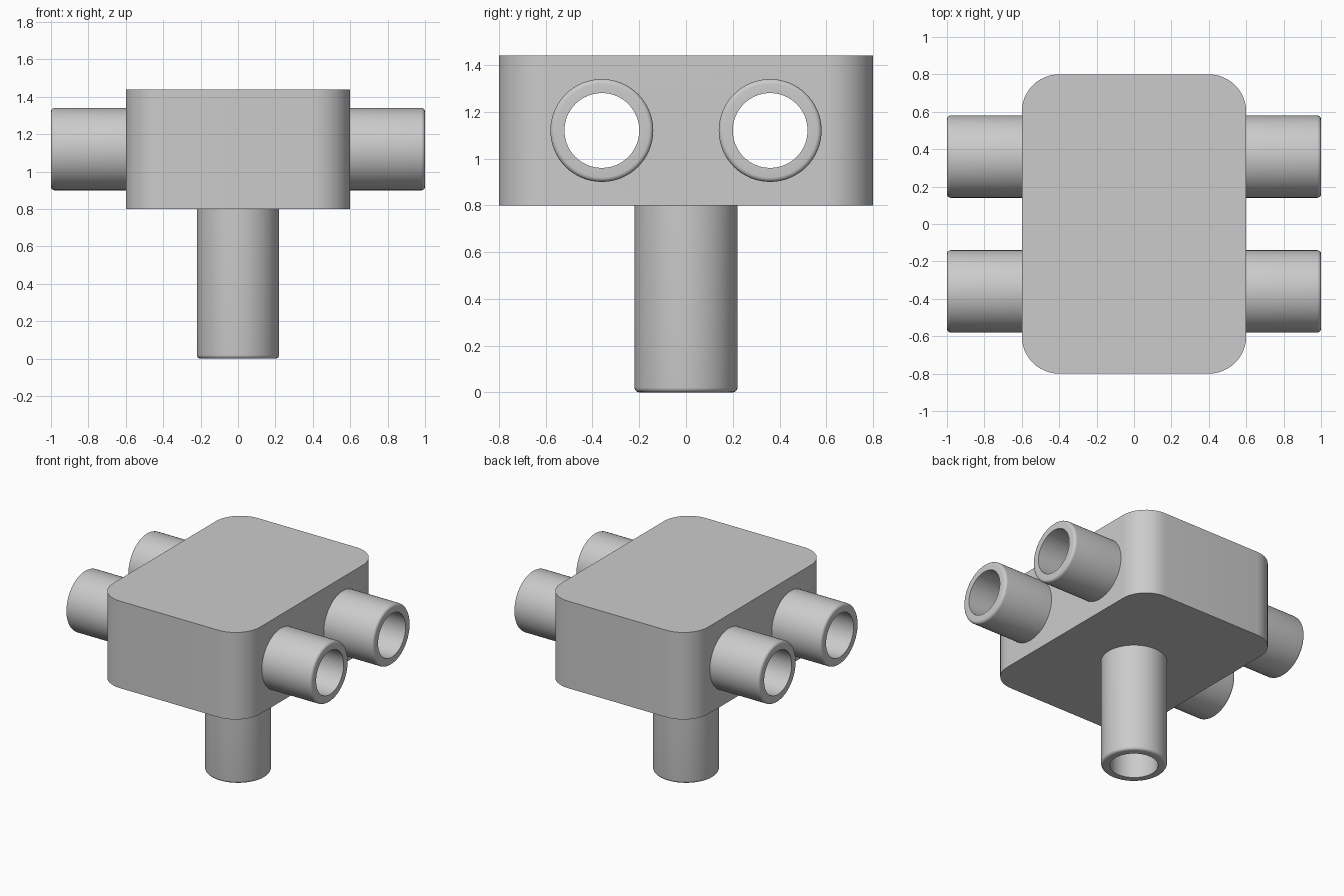
import bpy, bmesh
from math import pi, sin, cos, radians
from mathutils import Matrix

cube = bpy.data.objects.get("Cube")
if cube:
    bpy.data.objects.remove(cube, do_unlink=True)

BLOCK_X, BLOCK_Y, BLOCK_LOW, BLOCK_HIGH = 0.6, 0.8, 0.8, 1.44
CORNER = 0.2
OUTER, BORE, LIP = 0.22, 0.16, 0.02
PORT_Y, PORT_Z = 0.36, 1.12
SIDES = 64

grey = bpy.data.materials.new("plain grey")
grey.use_nodes = True
grey.diffuse_color = (0.6, 0.6, 0.6, 1)
grey.node_tree.nodes["Principled BSDF"].inputs["Base Color"].default_value = grey.diffuse_color


def add_object(name, bm):
    bmesh.ops.recalc_face_normals(bm, faces=bm.faces[:])
    mesh = bpy.data.meshes.new(name)
    bm.to_mesh(mesh)
    bm.free()
    mesh.materials.append(grey)
    obj = bpy.data.objects.new(name, mesh)
    bpy.context.collection.objects.link(obj)
    return obj


def select_only(obj):
    bpy.ops.object.select_all(action='DESELECT')
    obj.select_set(True)
    bpy.context.view_layer.objects.active = obj


def smooth(obj):
    select_only(obj)
    bpy.ops.object.shade_smooth_by_angle(angle=radians(30))


def pipe(name, length, matrix):
    """Hollow pipe along local z with a rounded outer lip at its free end."""
    arc = [(OUTER - LIP + LIP * cos(a), length - LIP + LIP * sin(a))
           for a in (i * pi / 10 for i in range(6))]
    profile = [(OUTER, 0)] + arc + [(BORE, length), (BORE, 0)]
    bm = bmesh.new()
    rings = []
    for r, z in profile:
        rings.append([bm.verts.new((r * cos(2 * pi * i / SIDES), r * sin(2 * pi * i / SIDES), z))
                      for i in range(SIDES)])
    for low, high in zip(rings, rings[1:]):
        for i in range(SIDES):
            j = (i + 1) % SIDES
            bm.faces.new((low[i], low[j], high[j], high[i]))
    bm.transform(matrix)
    obj = add_object(name, bm)
    # The seated end is open, so orient the shell by its outer wall
    face = obj.data.polygons[0]
    axis = matrix.translation
    along = matrix.to_3x3().col[2]
    out = face.center - axis
    out -= along * out.dot(along)
    if face.normal.dot(out) < 0:
        obj.data.flip_normals()
    smooth(obj)


def cutter(name, depth, matrix):
    bm = bmesh.new()
    bmesh.ops.create_cone(bm, cap_ends=True, segments=SIDES, radius1=BORE, radius2=BORE,
                          depth=depth, matrix=matrix)
    obj = add_object(name, bm)
    obj.hide_render = True
    return obj


# Rounded block
bm = bmesh.new()
outline = []
for k, (sx, sy) in enumerate([(1, 1), (-1, 1), (-1, -1), (1, -1)]):
    for i in range(13):
        a = (k + i / 12) * pi / 2
        outline.append(bm.verts.new((sx * (BLOCK_X - CORNER) + CORNER * cos(a),
                                     sy * (BLOCK_Y - CORNER) + CORNER * sin(a), BLOCK_LOW)))
base = bm.faces.new(outline)
top = bmesh.ops.extrude_face_region(bm, geom=[base], use_keep_orig=True)
bmesh.ops.translate(bm, vec=(0, 0, BLOCK_HIGH - BLOCK_LOW),
                    verts=[v for v in top["geom"] if isinstance(v, bmesh.types.BMVert)])
block = add_object("block", bm)

# Bores through the block and up from below
sideways = Matrix.Rotation(pi / 2, 4, 'Y')
cutters = [cutter("side_bore", 2, Matrix.Translation((0, s * PORT_Y, PORT_Z)) @ sideways)
           for s in (-1, 1)]
cutters.append(cutter("stem_bore", PORT_Z, Matrix.Translation((0, 0, PORT_Z / 2))))
select_only(block)
for c in cutters:
    mod = block.modifiers.new("bore", 'BOOLEAN')
    mod.operation = 'DIFFERENCE'
    mod.solver = 'EXACT'
    mod.object = c
    bpy.ops.object.modifier_apply(modifier=mod.name)
for c in cutters:
    bpy.data.objects.remove(c, do_unlink=True)
smooth(block)

# Side pipes, two on each side
for sx, side in ((1, "left"), (-1, "right")):
    for sy, end in ((-1, "front"), (1, "back")):
        place = Matrix.Translation((sx * BLOCK_X, sy * PORT_Y, PORT_Z))
        pipe(f"{side}_{end}_pipe", 1 - BLOCK_X, place @ Matrix.Rotation(sx * pi / 2, 4, 'Y'))

# Stem pipe pointing down
pipe("stem_pipe", BLOCK_LOW, Matrix.Translation((0, 0, BLOCK_LOW)) @ Matrix.Rotation(pi, 4, 'X'))
